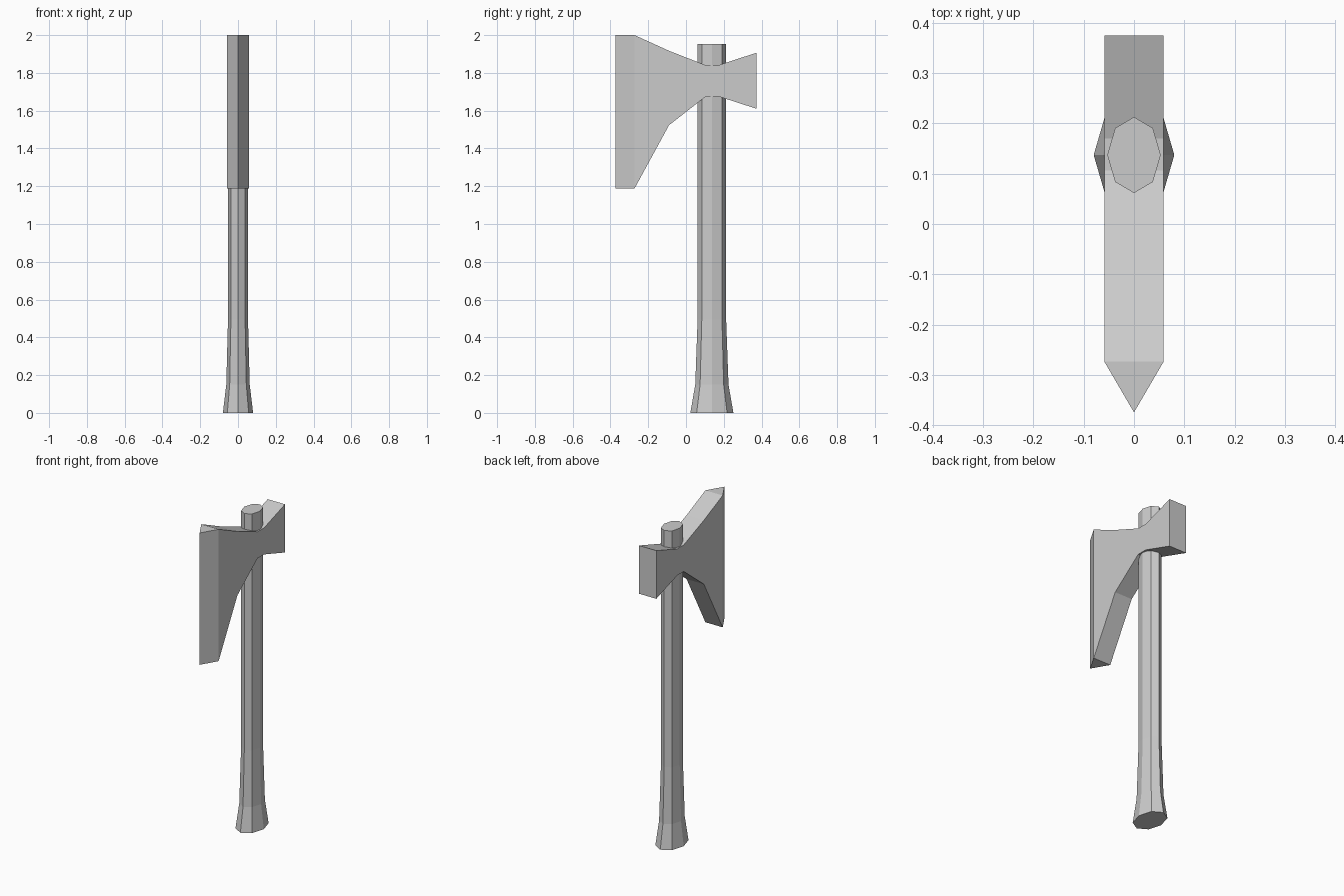
import bpy
from math import cos, sin, pi

if "Cube" in bpy.data.objects:
    bpy.data.objects.remove(bpy.data.objects["Cube"])


def loft(name, rings):
    """Join equal-length point rings with quads and cap both ends."""
    n = len(rings[0])
    verts = [p for ring in rings for p in ring]
    faces = [(i * n + j, i * n + (j + 1) % n, (i + 1) * n + (j + 1) % n, (i + 1) * n + j)
             for i in range(len(rings) - 1) for j in range(n)]
    faces += [tuple(reversed(range(n))), tuple(range(len(verts) - n, len(verts)))]
    mesh = bpy.data.meshes.new(name)
    mesh.from_pydata(verts, [], faces)
    obj = bpy.data.objects.new(name, mesh)
    bpy.context.collection.objects.link(obj)
    return obj


# Handle: oval eight-sided shaft flaring at the foot (z, x radius, y radius)
HANDLE_Y = 0.137
handle_sections = [(0, 0.08, 0.114), (0.15, 0.062, 0.088),
                   (0.495, 0.053, 0.0755), (1.953, 0.053, 0.0755)]
loft("handle", [[(rx * cos(k * pi / 4), HANDLE_Y + ry * sin(k * pi / 4), z)
                 for k in range(8)] for z, rx, ry in handle_sections])

# Axe head: constant-width slab from poll to blade (y, half width, low z, high z)
W = 0.059
head_sections = [(0.374, W, 1.61, 1.907), (0.17, W, 1.676, 1.84),
                 (0.106, W, 1.676, 1.84), (-0.09, W, 1.523, 1.917),
                 (-0.273, W, 1.187, 2.0)]
head = loft("axe_head", [[(-w, y, lo), (w, y, lo), (w, y, hi), (-w, y, hi)]
                         for y, w, lo, hi in head_sections])

# Cutting edge: replace the front cap with a sharp wedge
mesh = head.data
verts = [v.co[:] for v in mesh.vertices]
faces = [tuple(p.vertices) for p in mesh.polygons][:-1]
a = len(verts) - 4
lo, hi = len(verts), len(verts) + 1
verts += [(0, -0.374, 1.187), (0, -0.374, 2.0)]
faces += [(a, a + 1, lo), (a + 1, a + 2, hi, lo), (a + 2, a + 3, hi), (a + 3, a, lo, hi)]
mesh.clear_geometry()
mesh.from_pydata(verts, [], faces)
mesh.update()
